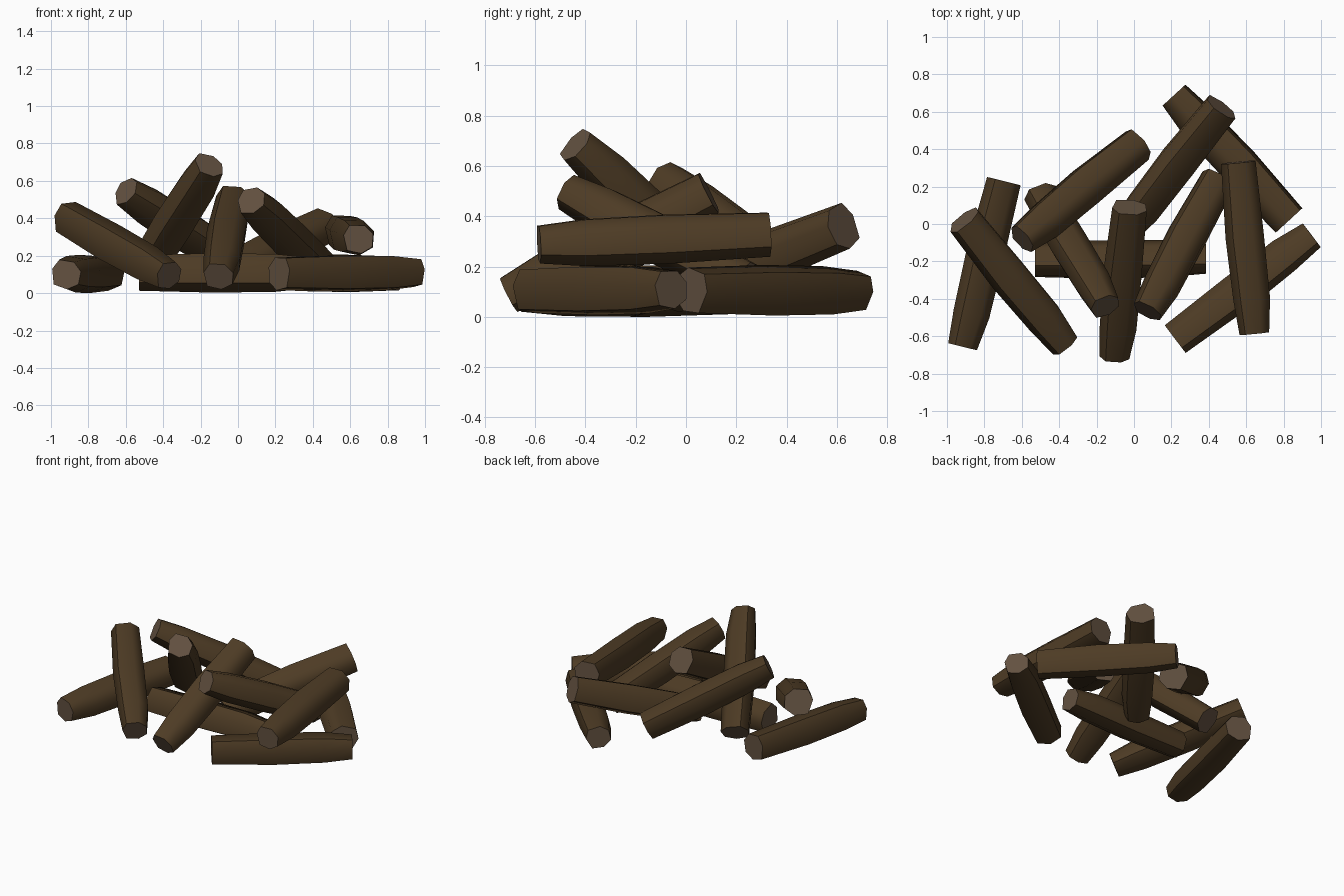
import bpy, bmesh, math
from mathutils import Vector

if "Cube" in bpy.data.objects:
    bpy.data.objects.remove(bpy.data.objects["Cube"])

def material(name, col):
    m = bpy.data.materials.new(name)
    m.diffuse_color = (*col, 1)
    m.use_nodes = True
    m.node_tree.nodes["Principled BSDF"].inputs["Base Color"].default_value = m.diffuse_color
    return m

bark = material("bark", (0.075, 0.044, 0.018))
cut_wood = material("cut_wood", (0.125, 0.083, 0.052))

# uneven seven-sided cross-section (degrees, radius factor)
SECTION = [(0, 1.0), (46, 0.95), (105, 1.04), (148, 0.97), (208, 1.02), (264, 0.94), (312, 1.03)]
# position along the log, radius, small sideways bend
RINGS = [(0.0, 0.084, 0.0), (0.2, 0.104, 0.003), (0.56, 0.109, -0.003), (1.0, 0.098, 0.0)]

def log(name, thin, thick, roll):
    a, b = Vector(thin), Vector(thick)
    d = (b - a).normalized()
    u = d.cross(Vector((0, 0, 1))).normalized()
    v = u.cross(d)
    bm = bmesh.new()
    rings = []
    for t, r, bend in RINGS:
        c = a.lerp(b, t) + u * bend
        ring = []
        for ang, k in SECTION:
            w = math.radians(ang + roll)
            ring.append(bm.verts.new(c + (u * math.cos(w) + v * math.sin(w)) * r * k))
        rings.append(ring)
    n = len(SECTION)
    for lo, hi in zip(rings, rings[1:]):
        for i in range(n):
            bm.faces.new((lo[i], lo[(i + 1) % n], hi[(i + 1) % n], hi[i]))
    for ring in (rings[0], rings[-1]):
        bm.faces.new(ring).material_index = 1
    bmesh.ops.recalc_face_normals(bm, faces=bm.faces)
    me = bpy.data.meshes.new(name)
    bm.to_mesh(me)
    bm.free()
    me.materials.append(bark)
    me.materials.append(cut_wood)
    ob = bpy.data.objects.new(name, me)
    bpy.context.collection.objects.link(ob)
    bpy.context.view_layer.objects.active = ob
    ob.select_set(True)
    return ob

# thin end, thick end, roll about the axis
LOGS = [
    # logs lying on the ground
    ("ground_log_left", (-0.92, -0.655, 0.095), (-0.70, 0.23, 0.10), 10),
    ("ground_log_back", (0.215, 0.69, 0.10), (0.83, 0.02, 0.10), 35),
    ("ground_log_right", (0.95, -0.06, 0.105), (0.22, -0.615, 0.10), 20),
    ("ground_log_middle", (0.385, -0.19, 0.10), (-0.53, -0.195, 0.10), 0),
    # logs leaning on the pile
    ("leaning_log_left", (-0.37, -0.645, 0.09), (-0.91, 0.02, 0.40), 25),
    ("leaning_log_tall", (-0.155, -0.44, 0.68), (-0.50, 0.15, 0.12), 5),
    ("leaning_log_back_left", (-0.60, -0.08, 0.54), (0.02, 0.425, 0.14), 40),
    ("leaning_log_center", (-0.105, -0.705, 0.085), (-0.025, 0.09, 0.49), 15),
    ("leaning_log_center_right", (0.07, -0.465, 0.49), (0.45, 0.235, 0.13), 30),
    ("leaning_log_back", (-0.07, -0.05, 0.09), (0.465, 0.625, 0.355), 0),
    # log resting across the right side
    ("top_log_right", (0.643, -0.585, 0.285), (0.557, 0.33, 0.325), 18),
]
objs = [log(*l) for l in LOGS]

# settle the pile on the ground
low = min(v.co.z for o in objs for v in o.data.vertices)
for o in objs:
    o.location.z -= low

bpy.ops.object.shade_smooth_by_angle(angle=math.radians(50))
